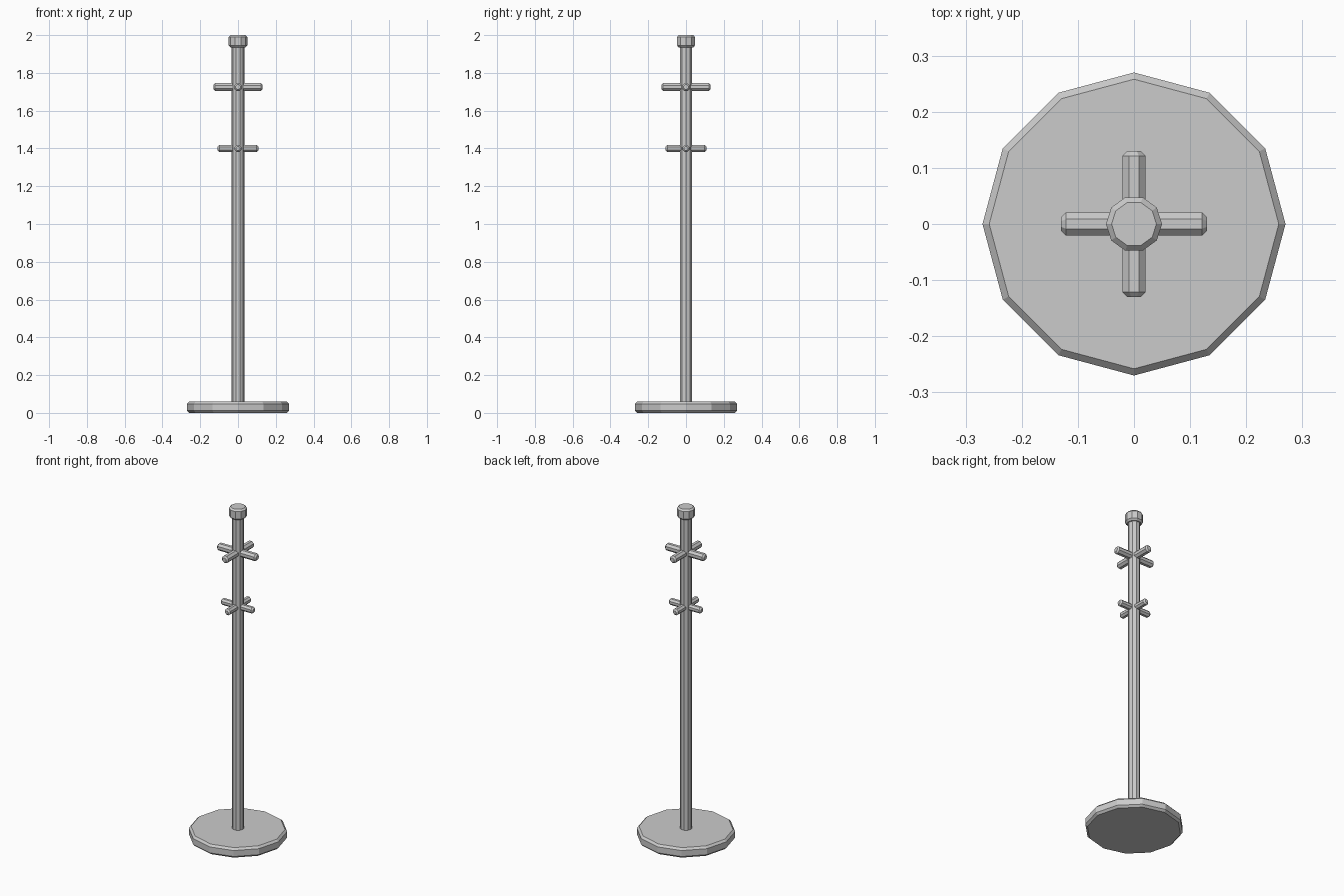
import bpy
from math import radians
from mathutils import Matrix, Vector

if "Cube" in bpy.data.objects:
    bpy.data.objects.remove(bpy.data.objects["Cube"])


def lathe(name, sides, profile, turn=0.0, matrix=None):
    """Closed faceted solid from (radius, height) rings about local z."""
    verts, faces = [], []
    for r, h in profile:
        for i in range(sides):
            v = Matrix.Rotation(radians(turn + 360 * i / sides), 3, 'Z') @ Vector((r, 0, 0))
            verts.append((v.x, v.y, h))
    for k in range(len(profile) - 1):
        for i in range(sides):
            j = (i + 1) % sides
            a, b = k * sides, (k + 1) * sides
            faces.append((a + i, a + j, b + j, b + i))
    faces.append(tuple(reversed(range(sides))))
    faces.append(tuple(range(len(verts) - sides, len(verts))))
    mesh = bpy.data.meshes.new(name)
    mesh.from_pydata(verts, [], faces)
    obj = bpy.data.objects.new(name, mesh)
    bpy.context.collection.objects.link(obj)
    if matrix:
        obj.matrix_world = matrix
    return obj


def chamfered(r, z0, z1, c):
    return [(r - c, z0), (r, z0 + c), (r, z1 - c), (r - c, z1)]


# Round weighted base
lathe("base", 12, chamfered(0.27, 0.0, 0.06, 0.012))

# Upright pole
lathe("pole", 10, chamfered(0.034, 0.05, 1.94, 0.006))

# Top cap
lathe("cap", 10, chamfered(0.05, 1.935, 2.0, 0.01))

# Two tiers of four pegs
for tier, z, reach, r in (("upper", 1.725, 0.13, 0.0225), ("lower", 1.40, 0.108, 0.0195)):
    for i, side in enumerate(("right", "back", "left", "front")):
        m = (Matrix.Translation((0, 0, z))
             @ Matrix.Rotation(radians(90 * i), 4, 'Z')
             @ Matrix.Rotation(radians(90), 4, 'Y'))
        lathe(f"{tier}_peg_{side}", 8, chamfered(r, 0.01, reach, 0.009), 22.5, m)
